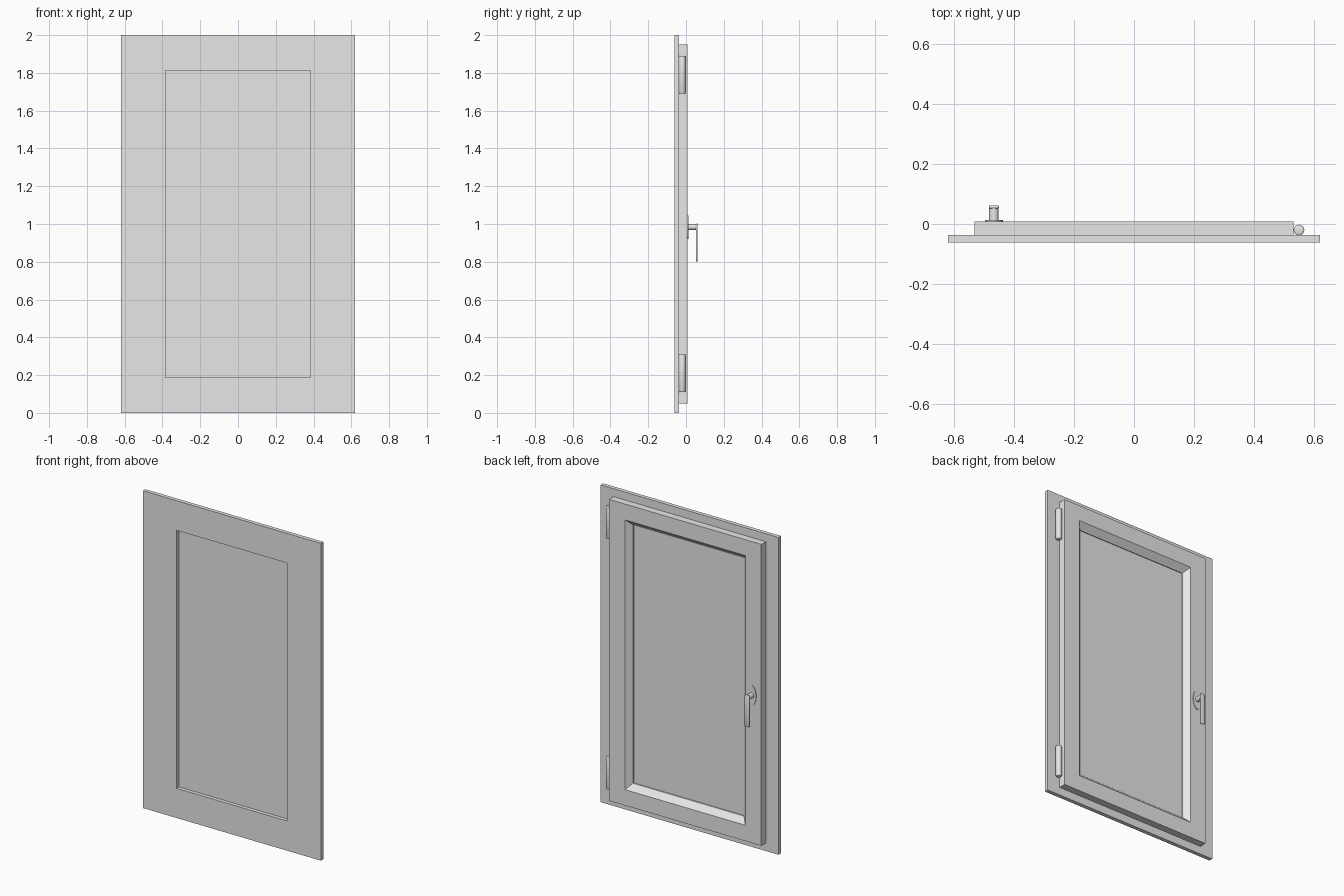
import bpy, bmesh, math
from mathutils import Matrix, Vector

cube = bpy.data.objects.get("Cube")
if cube:
    bpy.data.objects.remove(cube)

grey = bpy.data.materials.new("light grey")
grey.diffuse_color = (0.8, 0.8, 0.8, 1)
grey.use_nodes = True
grey.node_tree.nodes["Principled BSDF"].inputs["Base Color"].default_value = (0.8, 0.8, 0.8, 1)


def finish(name, bm, smooth=False):
    bmesh.ops.recalc_face_normals(bm, faces=bm.faces)
    mesh = bpy.data.meshes.new(name)
    bm.to_mesh(mesh)
    bm.free()
    ob = bpy.data.objects.new(name, mesh)
    bpy.context.collection.objects.link(ob)
    mesh.materials.append(grey)
    if smooth:
        bpy.ops.object.select_all(action='DESELECT')
        ob.select_set(True)
        bpy.context.view_layer.objects.active = ob
        bpy.ops.object.shade_smooth_by_angle(angle=math.radians(50))
    return ob


def rect_frame(name, profile):
    """Closed frame swept through (half width, half height, y) rectangles."""
    bm = bmesh.new()
    loops = [[bm.verts.new((sx * w, y, 1 + sz * h))
              for sx, sz in ((-1, -1), (1, -1), (1, 1), (-1, 1))]
             for w, h, y in profile]
    for i, a in enumerate(loops):
        b = loops[(i + 1) % len(loops)]
        for k in range(4):
            n = (k + 1) % 4
            bm.faces.new((a[k], a[n], b[n], b[k]))
    return finish(name, bm)


def box(name, centre, size, bevel=0):
    bm = bmesh.new()
    bmesh.ops.create_cube(bm, size=1)
    bmesh.ops.scale(bm, vec=size, verts=bm.verts)
    bmesh.ops.translate(bm, vec=centre, verts=bm.verts)
    if bevel:
        bmesh.ops.bevel(bm, geom=bm.edges[:], offset=bevel, segments=2,
                        profile=0.5, affect='EDGES')
    return finish(name, bm, bevel > 0)


def cylinder(name, centre, radius, depth, sides, axis='Z', stretch=1, bevel=0):
    bm = bmesh.new()
    bmesh.ops.create_cone(bm, cap_ends=True, segments=sides, radius1=radius,
                          radius2=radius, depth=depth)
    if bevel:
        rims = [e for e in bm.edges if abs(e.verts[0].co.z - e.verts[1].co.z) < 1e-5]
        bmesh.ops.bevel(bm, geom=rims, offset=bevel, segments=2,
                        profile=0.5, affect='EDGES')
    if axis == 'Y':
        bmesh.ops.rotate(bm, matrix=Matrix.Rotation(math.pi / 2, 3, 'X'), verts=bm.verts)
    bmesh.ops.scale(bm, vec=(1, 1, stretch), verts=bm.verts)
    bmesh.ops.translate(bm, vec=centre, verts=bm.verts)
    return finish(name, bm, True)


# Fixed outer frame
rect_frame("outer_frame", [(0.62, 1, -0.061), (0.62, 1, -0.036),
                           (0.385, 0.813, -0.036), (0.385, 0.813, -0.061)])

# Opening sash with sloping inner moulding
rect_frame("sash", [(0.531, 0.95, -0.036), (0.531, 0.95, 0.009), (0.42, 0.85, 0.009),
                    (0.39, 0.818, -0.022), (0.385, 0.813, -0.024), (0.385, 0.813, -0.036)])

# Pane
box("pane", (0, -0.034, 1), (0.79, 0.008, 1.646))

# Hinge barrels
for label, z in (("lower", 0.21), ("upper", 1.79)):
    cylinder(label + "_hinge", (0.55, -0.02, z), 0.0185, 0.2, 8, bevel=0.004)

# Handle: oval backplate, spindle and hanging lever
hx, hz = -0.467, 0.982
cylinder("handle_backplate", (hx, 0.0105, hz), 0.03, 0.005, 24, 'Y', stretch=2.07)
cylinder("handle_spindle", (hx, 0.035, hz + 0.002), 0.016, 0.05, 16, 'Y')
box("handle_lever", (hx, 0.057, 0.902), (0.034, 0.01, 0.2), bevel=0.004)
